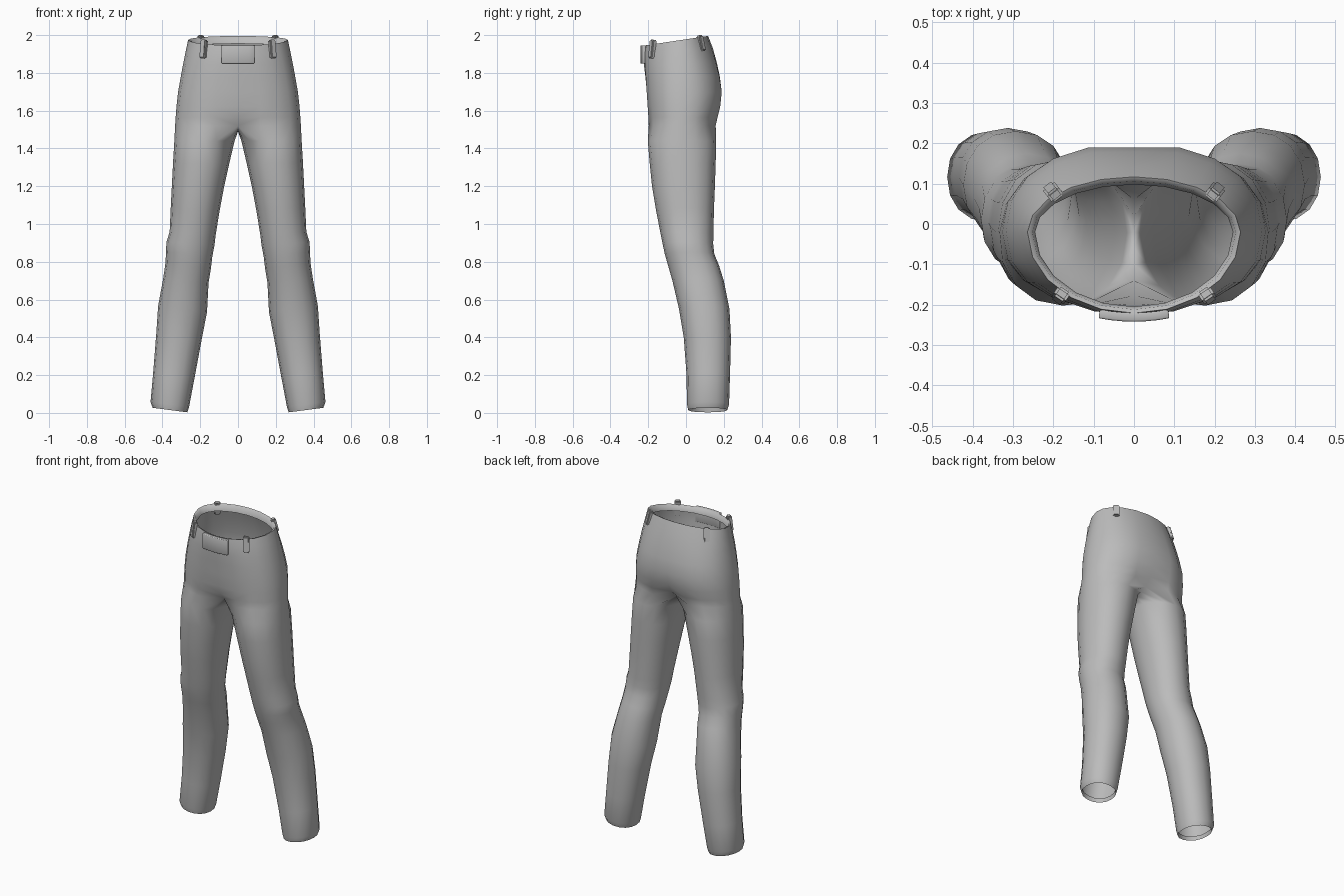
import bpy, bmesh, math
from mathutils import Matrix

if "Cube" in bpy.data.objects:
    bpy.data.objects.remove(bpy.data.objects["Cube"])

grey = bpy.data.materials.new("grey_cloth")
grey.diffuse_color = (0.5, 0.5, 0.5, 1)
grey.use_nodes = True
grey.node_tree.nodes["Principled BSDF"].inputs["Base Color"].default_value = grey.diffuse_color


def make_object(name, bm, angle=50):
    bmesh.ops.recalc_face_normals(bm, faces=bm.faces)
    mesh = bpy.data.meshes.new(name)
    bm.to_mesh(mesh)
    bm.free()
    mesh.materials.append(grey)
    ob = bpy.data.objects.new(name, mesh)
    bpy.context.collection.objects.link(ob)
    bpy.ops.object.select_all(action='DESELECT')
    ob.select_set(True)
    bpy.context.view_layer.objects.active = ob
    bpy.ops.object.shade_smooth_by_angle(angle=math.radians(angle))
    return ob


def add_mirror(ob):
    m = ob.modifiers.new("mirror", 'MIRROR')
    m.use_axis[0] = True
    m.use_clip = True
    m.merge_threshold = 0.001


def power(v, e):
    return math.copysign(abs(v) ** e, v)


ARC, RING = 11, 16          # half torso arc points, leg ring points
MID = -0.02                 # depth of the widest point of the torso

# Torso rows: z, half width, front y, back y, roundness exponent, rim slope, centre pinch
torso = [
    (1.940, 0.245, -0.205, 0.098, 1.0, 0.15, 0),
    (1.974, 0.252, -0.212, 0.106, 1.0, 0.15, 0),
    (1.978, 0.264, -0.221, 0.117, 1.0, 0.15, 0),
    (1.920, 0.276, -0.227, 0.142, 0.97, 0.08, 0),
    (1.850, 0.290, -0.227, 0.167, 0.93, 0.03, 0.004),
    (1.780, 0.303, -0.223, 0.187, 0.90, 0, 0.008),
    (1.700, 0.317, -0.217, 0.199, 0.87, 0, 0.010),
    (1.620, 0.326, -0.211, 0.190, 0.86, 0, 0.015),
    (1.565, 0.330, -0.207, 0.175, 0.86, 0, 0.030),
    (1.520, 0.333, -0.205, 0.165, 0.86, 0, 0.065),
]

# Leg rows: z, inner x, outer x, front y, back y, tilt
legs = [
    (1.440, 0.018, 0.337, -0.202, 0.160, 0.00),
    (1.320, 0.047, 0.344, -0.192, 0.157, 0.02),
    (1.200, 0.074, 0.350, -0.180, 0.153, 0.04),
    (1.080, 0.097, 0.356, -0.160, 0.148, 0.06),
    (0.950, 0.118, 0.362, -0.135, 0.145, 0.06),
    (0.895, 0.125, 0.379, -0.124, 0.144, 0.08),
    (0.840, 0.136, 0.381, -0.112, 0.150, 0.10),
    (0.780, 0.143, 0.384, -0.095, 0.175, 0.10),
    (0.700, 0.156, 0.396, -0.072, 0.200, 0.10),
    (0.550, 0.164, 0.423, -0.037, 0.230, 0.12),
    (0.400, 0.193, 0.433, -0.012, 0.238, 0.13),
    (0.200, 0.230, 0.449, 0.003, 0.233, 0.13),
    (0.045, 0.259, 0.463, 0.005, 0.228, 0.13),
    (0.015, 0.268, 0.452, 0.012, 0.218, 0.13),
    (0.040, 0.271, 0.447, 0.018, 0.212, 0.13),
]

# Trousers: half torso flowing into one leg, mirrored
bm = bmesh.new()


def bridge(a, b, closed):
    n = len(a)
    for i in range(n if closed else n - 1):
        j = (i + 1) % n
        bm.faces.new((a[i], a[j], b[j], b[i]))


prev = None
for z, w, yf, yb, e, slope, pinch in torso:
    row = []
    for i in range(ARC):
        t = math.pi / 2 - math.pi * i / (ARC - 1)
        x = 0 if i in (0, ARC - 1) else w * power(math.cos(t), e)
        s = power(math.sin(t), e)
        y = MID + s * ((yb - MID) if s > 0 else (MID - yf))
        y -= math.copysign(pinch * max(0, 1 - x / 0.12), y - MID)
        row.append(bm.verts.new((x, y, z + slope * y)))
    if prev:
        bridge(prev, row, False)
    prev = row

# Crotch seam closes the arc into the top of the leg
front, back = prev[-1].co.y, prev[0].co.y
inner = []
for k in range(1, RING - ARC + 1):
    f = k / (RING - ARC + 1)
    z = 1.52 - 0.03 * math.sin(math.pi * f)
    inner.append(bm.verts.new((0, front + (back - front) * f, z)))
prev = prev + inner

for z, xi, xo, yf, yb, tilt in legs:
    cx, cy, rx, ry = (xi + xo) / 2, (yf + yb) / 2, (xo - xi) / 2, (yb - yf) / 2
    row = []
    for i in range(RING):
        t = math.radians(112.5 - 22.5 * i)
        dx = rx * power(math.cos(t), 0.93)
        row.append(bm.verts.new((cx + dx, cy + ry * power(math.sin(t), 0.93), z + tilt * dx)))
    bridge(prev, row, True)
    prev = row
add_mirror(make_object("trousers", bm, 70))


# Belt loops: small bevelled straps standing over the waist rim
def belt_loop(name, loc, turn, lean, height):
    bm = bmesh.new()
    bmesh.ops.create_cube(bm, size=1)
    bmesh.ops.scale(bm, vec=(0.028, 0.036, height), verts=bm.verts)
    bmesh.ops.bevel(bm, geom=bm.edges[:], offset=0.006, segments=2, affect='EDGES')
    mat = (Matrix.Translation(loc) @ Matrix.Rotation(math.radians(turn), 4, 'Z')
           @ Matrix.Rotation(-lean, 4, 'Y'))
    bmesh.ops.transform(bm, matrix=mat, verts=bm.verts)
    add_mirror(make_object(name, bm))


belt_loop("front_belt_loop", (0.182, -0.178, 1.925), -56, 0.12, 0.10)
belt_loop("back_belt_loop", (0.201, 0.080, 1.956), 52, 0.25, 0.086)

# Buckle: curved plate on the front of the waist
bm = bmesh.new()
cols = []
for i in range(7):
    x = -0.088 + 0.176 * i / 6
    y = -0.242 + 1.1 * x * x
    cols.append([bm.verts.new((x, y, z)) for z in (1.85, 1.945)])
for a, b in zip(cols, cols[1:]):
    bm.faces.new((a[0], b[0], b[1], a[1]))
for f in bm.faces:
    f.normal_update()
buckle = make_object("buckle", bm)
solid = buckle.modifiers.new("thickness", 'SOLIDIFY')
solid.thickness = 0.022
solid.offset = -1 if buckle.data.polygons[3].normal.y < 0 else 1
bev = buckle.modifiers.new("soft_edges", 'BEVEL')
bev.width = 0.004
bev.segments = 2
